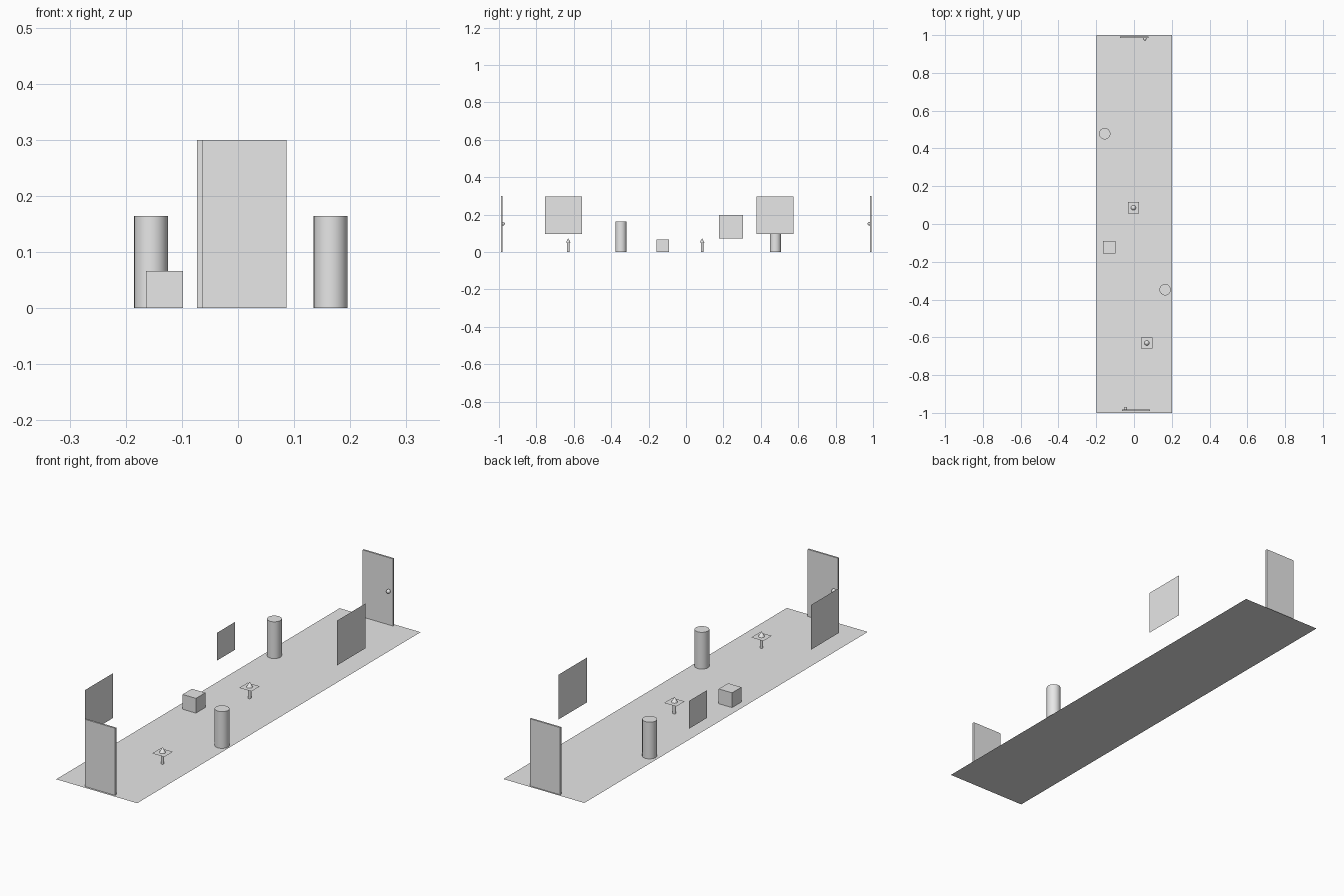
import bpy
import bmesh
import math
from mathutils import Matrix

if "Cube" in bpy.data.objects:
    bpy.data.objects.remove(bpy.data.objects["Cube"])

grey = bpy.data.materials.new("plain_grey")
grey.diffuse_color = (0.8, 0.8, 0.8, 1.0)
grey.use_nodes = True
grey.node_tree.nodes["Principled BSDF"].inputs["Base Color"].default_value = grey.diffuse_color


def make(name, bm, smooth=False):
    mesh = bpy.data.meshes.new(name)
    bm.to_mesh(mesh)
    bm.free()
    mesh.materials.append(grey)
    obj = bpy.data.objects.new(name, mesh)
    bpy.context.collection.objects.link(obj)
    if smooth:
        bpy.ops.object.select_all(action='DESELECT')
        obj.select_set(True)
        bpy.context.view_layer.objects.active = obj
        bpy.ops.object.shade_smooth_by_angle(angle=math.radians(35))
    return obj


def quad(name, *corners):
    bm = bmesh.new()
    bm.faces.new([bm.verts.new(c) for c in corners])
    return make(name, bm)


def flat(name, x, y, z, sx, sy):
    a, b = sx / 2, sy / 2
    return quad(name, (x - a, y - b, z), (x + a, y - b, z),
                (x + a, y + b, z), (x - a, y + b, z))


def box(name, center, size):
    bm = bmesh.new()
    bmesh.ops.create_cube(bm, size=1, matrix=Matrix.Translation(center)
                          @ Matrix.Diagonal((*size, 1)))
    return make(name, bm)


def cone(name, x, y, z0, z1, r0, r1, segments=32):
    bm = bmesh.new()
    bmesh.ops.create_cone(bm, cap_ends=True, segments=segments, radius1=r0, radius2=r1,
                          depth=z1 - z0, matrix=Matrix.Translation((x, y, (z0 + z1) / 2)))
    return make(name, bm, True)


def ball(name, center, radius):
    bm = bmesh.new()
    bmesh.ops.create_uvsphere(bm, u_segments=24, v_segments=12, radius=radius,
                              matrix=Matrix.Translation(center))
    return make(name, bm, True)


# Corridor floor
flat("floor", 0.002, 0, 0, 0.4, 2.0)

# End doors, with knobs on the inner sides
for label, x, y, knob_x, inward in (("front", 0.011, -0.986, -0.045, 1),
                                    ("back", 0.002, 0.988, 0.057, -1)):
    box(label + "_door", (x, y, 0.15), (0.15, 0.008, 0.3))
    ball(label + "_door_knob", (knob_x, y + inward * 0.008, 0.151), 0.009)

# Hanging wall panels: side, y range, z range
for i, (side, y0, y1, z0, z1) in enumerate(((-1, -0.755, -0.557, 0.097, 0.297),
                                           (-1, 0.176, 0.304, 0.073, 0.197),
                                           (1, 0.376, 0.574, 0.097, 0.297))):
    x = side * 0.227
    if side < 0:
        quad(f"wall_panel_{i + 1}", (x, y0, z0), (x, y1, z0), (x, y1, z1), (x, y0, z1))
    else:
        quad(f"wall_panel_{i + 1}", (x, y1, z0), (x, y0, z0), (x, y0, z1), (x, y1, z1))

# Round pillars
for i, (x, y) in enumerate(((-0.155, 0.478), (0.165, -0.348))):
    cone(f"pillar_{i + 1}", x, y, 0, 0.164, 0.03, 0.03)

# Crate
box("crate", (-0.131, -0.124, 0.033), (0.066, 0.066, 0.066))

# Small posts with a square sheet and a pointed cap
for i, (x, y) in enumerate(((0.068, -0.63), (-0.003, 0.086))):
    cone(f"post_stem_{i + 1}", x, y, 0, 0.05, 0.007, 0.007, 16)
    flat(f"post_sheet_{i + 1}", x, y, 0.049, 0.06, 0.06)
    cone(f"post_cap_{i + 1}", x, y, 0.05, 0.074, 0.013, 0, 24)
